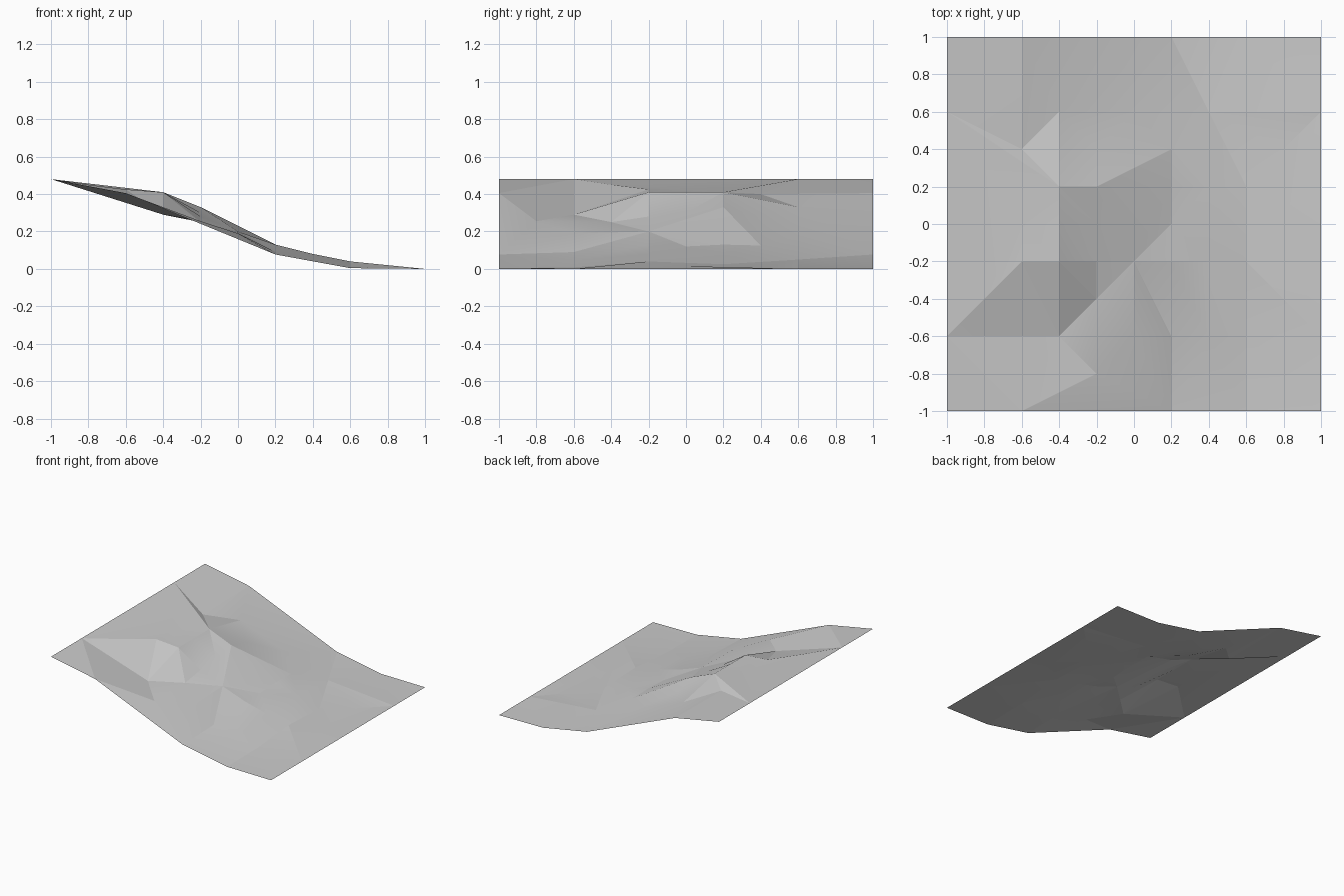
import bpy, math
from mathutils import Vector
from mathutils.geometry import delaunay_2d_cdt

cube = bpy.data.objects.get("Cube")
if cube:
    bpy.data.objects.remove(cube)

# Cross-section of the hillside from its high side to its low side
PROFILE = [(-1, .48), (-.6, .405), (.2, .077), (.6, .004), (1, 0)]


def base_height(x):
    for (xa, za), (xb, zb) in zip(PROFILE, PROFILE[1:]):
        if x <= xb:
            return za + (zb - za) * (x - xa) / (xb - xa)
    return 0


# Bumps and hollows, each as x, y, height
ridge = [(-1, .6, .48), (-.4, .2, .41), (-.2, .2, .33), (.2, .2, .13)]
spur = [(-1, -.6, .48), (-.8, -.4, .45), (-.6, -.2, .425), (-.4, -.2, .41)]
shelf = [(0, -.2, .2), (.2, -.2, .13), (.4, -.2, .08), (.6, -.2, .04), (.8, 0, .015)]
knoll = [(-.2, -.8, .255), (0, -.6, .19)]
hollow = [(-.8, -.4, .45), (-.4, -.6, .29), (-.2, -.4, .25)]
scattered = [
    (-.6, 0, .42), (-.4, 0, .41), (-.2, 0, .3), (-.6, .4, .4), (-.4, .6, .33),
    (.2, .4, .125), (.4, .2, .075), (.6, .2, .025), (0, .6, .175), (.8, .4, .004),
    (.4, -.6, .045), (.2, -.6, .09), (.6, -.6, .008), (.2, 0, .12), (-.2, -.2, .28),
    (.4, .6, .05), (-.2, .4, .28),
]

points, lines, index = [], [], {}


def add_point(x, y, z):
    key = (x, y)
    if key not in index:
        index[key] = len(points)
        points.append(Vector((x, y, z)))
    return index[key]


def add_line(path):
    ids = [add_point(*p) for p in path]
    lines.extend(zip(ids, ids[1:]))


# Front and back borders, then the two straight sides
for side in (-1, 1):
    add_line([(x, side, z) for x, z in PROFILE])
    add_line([(side, y, base_height(side)) for y in (-1, -.6, .6, 1)])

# Creases across the slope
for path in (ridge, spur, shelf, knoll, hollow):
    add_line(path)
add_line([ridge[2], shelf[0], ridge[3]])
add_line([ridge[2], (.2, .4, .125), ridge[3]])
for p in scattered:
    add_point(*p)

# Triangulate the points into one sheet
flat = [p.to_2d() for p in points]
out, _, faces, origins, _, _ = delaunay_2d_cdt(flat, lines, [], 0, 1e-5)
verts = []
for co, src in zip(out, origins):
    z = points[src[0]].z if src else base_height(co.x)
    verts.append((co.x, co.y, z))

mesh = bpy.data.meshes.new("hillside")
mesh.from_pydata(verts, [], faces)
mesh.update()
hillside = bpy.data.objects.new("hillside", mesh)
bpy.context.collection.objects.link(hillside)

# Turn every face upward
if sum(f.normal.z for f in mesh.polygons) < 0:
    mesh.flip_normals()

# Plain grey
grey = bpy.data.materials.new("plain_grey")
grey.use_nodes = True
colour = (.6, .6, .6, 1)
grey.diffuse_color = colour
grey.node_tree.nodes["Principled BSDF"].inputs["Base Color"].default_value = colour
mesh.materials.append(grey)

# Soft slopes with crisp creases
bpy.ops.object.select_all(action='DESELECT')
hillside.select_set(True)
bpy.context.view_layer.objects.active = hillside
bpy.ops.object.shade_smooth_by_angle(angle=math.radians(7))
